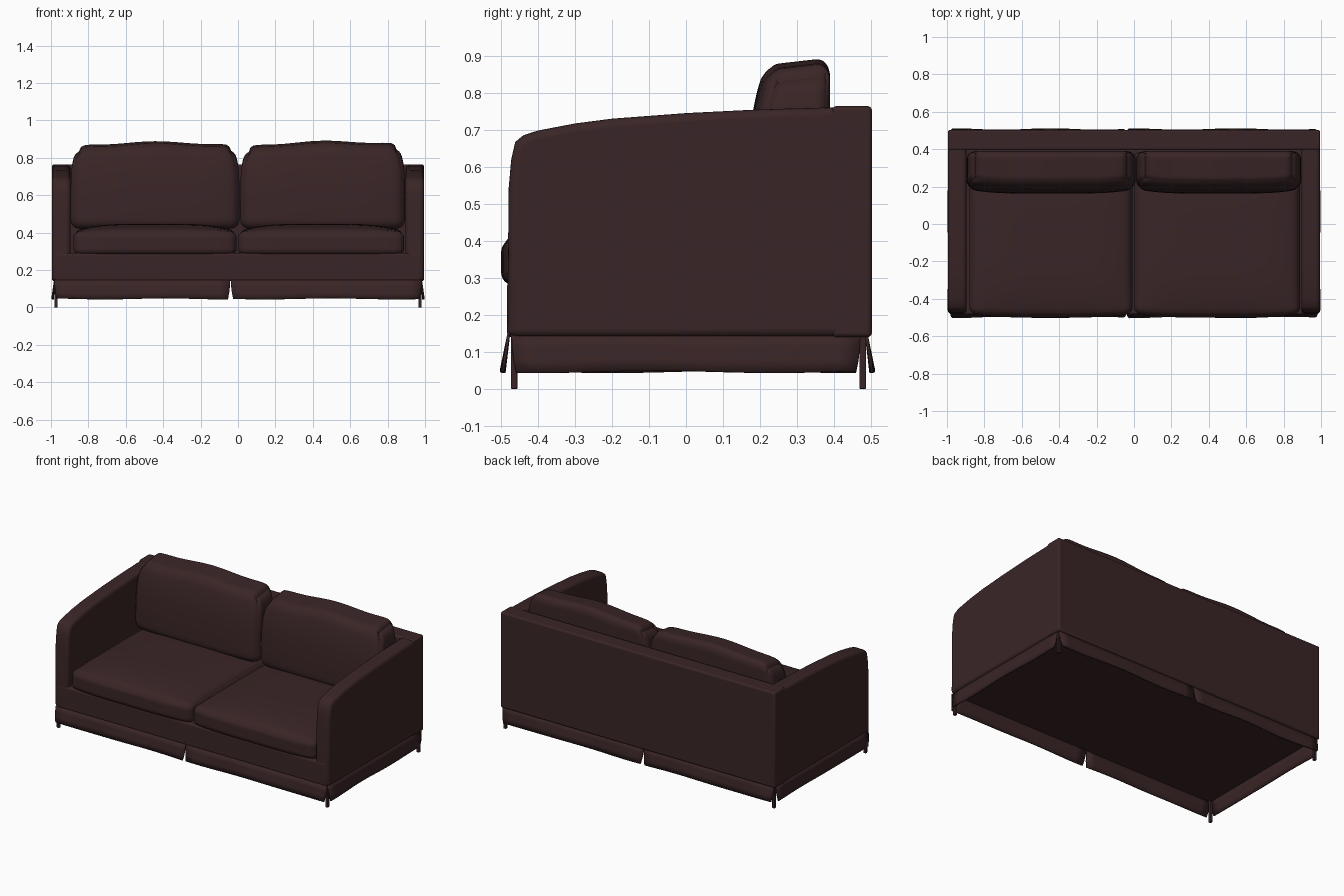
import bpy, bmesh, math
from mathutils import Vector

if "Cube" in bpy.data.objects:
    bpy.data.objects.remove(bpy.data.objects["Cube"])

mat = bpy.data.materials.new("dark brown fabric")
mat.diffuse_color = (0.042, 0.0185, 0.0195, 1)
mat.use_nodes = True
mat.node_tree.nodes["Principled BSDF"].inputs["Base Color"].default_value = mat.diffuse_color


def finish(name, bm, bevel=0, angle=40):
    bmesh.ops.recalc_face_normals(bm, faces=bm.faces)
    me = bpy.data.meshes.new(name)
    bm.to_mesh(me)
    bm.free()
    me.materials.append(mat)
    ob = bpy.data.objects.new(name, me)
    bpy.context.collection.objects.link(ob)
    bpy.ops.object.select_all(action='DESELECT')
    ob.select_set(True)
    bpy.context.view_layer.objects.active = ob
    bpy.ops.object.shade_smooth_by_angle(angle=math.radians(angle))
    if bevel:
        m = ob.modifiers.new("Bevel", 'BEVEL')
        m.width, m.segments = bevel, 4
        m.limit_method, m.angle_limit = 'ANGLE', math.radians(40)
    return ob


def box(name, lo, hi, bevel=0.0):
    bm = bmesh.new()
    bmesh.ops.create_cube(bm, size=1)
    for v in bm.verts:
        v.co = Vector([lo[i] + (v.co[i] + 0.5) * (hi[i] - lo[i]) for i in range(3)])
    return finish(name, bm, bevel)


def cushion(name, lo, hi, radius, shape):
    """Rounded box with points gathered near its edges, then reshaped."""
    bm = bmesh.new()
    bmesh.ops.create_cube(bm, size=2)
    bmesh.ops.subdivide_edges(bm, edges=bm.edges[:], cuts=25, use_grid_fill=True)
    for v in bm.verts:
        u = Vector([math.sin(c * math.pi / 2) for c in v.co])
        p = Vector([lo[i] + (u[i] + 1) / 2 * (hi[i] - lo[i]) for i in range(3)])
        core = Vector([min(max(p[i], lo[i] + radius), hi[i] - radius) for i in range(3)])
        d = p - core
        p = core + d.normalized() * radius if d.length > 0 else p
        v.co = shape(p, u)
    return finish(name, bm, angle=60)


# Arms: curved side profile (y, z) extruded across x
profile = [(0.49, 0.14), (0.49, 0.764), (0.2, 0.756), (0, 0.746), (-0.2, 0.731),
           (-0.3, 0.718), (-0.4, 0.699), (-0.44, 0.686), (-0.462, 0.668),
           (-0.473, 0.62), (-0.48, 0.54), (-0.483, 0.14)]
for side, x0, x1 in (("left", -0.995, -0.895), ("right", 0.895, 0.995)):
    bm = bmesh.new()
    f = bm.faces.new([bm.verts.new((x0, y, z)) for y, z in profile])
    r = bmesh.ops.extrude_face_region(bm, geom=[f])
    bmesh.ops.translate(bm, vec=(x1 - x0, 0, 0),
                        verts=[g for g in r["geom"] if isinstance(g, bmesh.types.BMVert)])
    finish(side + "_arm", bm, 0.022)

# Backrest frame and base
box("back_frame", (-0.995, 0.395, 0.14), (0.995, 0.503, 0.765), 0.012)
box("base", (-0.98, -0.484, 0.14), (0.98, 0.45, 0.29), 0.012)


# Seat cushions: crowned top and bowed front
def seat_shape(p, u):
    t = (p.z - 0.28) / 0.125
    crown = max(0, 1 - u.x ** 4) * max(0, 1 - u.y ** 4)
    p.z += 0.042 * crown * max(0, t) ** 2
    if u.y < 0:
        p.y += 0.022 * u.x ** 4 * -u.y
    return p


cushion("left_seat_cushion", (-0.88, -0.5, 0.28), (-0.008, 0.385, 0.405), 0.035, seat_shape)
cushion("right_seat_cushion", (0.0, -0.5, 0.28), (0.888, 0.385, 0.405), 0.035, seat_shape)


# Back cushions: wavy top, cut top corners, front leaning back
def back_shape(phase):
    def shape(p, u):
        t = min(max((p.z - 0.42) / 0.46, 0), 1)
        p.z += t ** 3 * (0.008 * math.cos(2 * math.pi * u.x * 0.8) + phase * 0.007 * u.x
                         - 0.035 * abs(u.x) ** 10)
        # narrow the ends towards the top
        p.x -= 0.035 * u.x ** 5 * t ** 6
        front = min(max((0.39 - p.y) / 0.225, 0), 1)
        p.y += front * (0.05 * t ** 3 + 0.025 * u.x ** 4)
        # top slopes down to the front
        p.z -= 0.02 * front * t ** 4
        return p
    return shape


cushion("left_back_cushion", (-0.895, 0.162, 0.42), (0.008, 0.39, 0.885), 0.05, back_shape(0.3))
cushion("right_back_cushion", (0.012, 0.162, 0.42), (0.893, 0.39, 0.888), 0.05, back_shape(1))


# Skirt: thin flared panels with slits at the corners and the middle
def skirt(name, a, b, out):
    a, b, out = Vector((*a, 0)), Vector((*b, 0)), Vector((*out, 0))
    along = (b - a).normalized()
    n, rows = 16, 3
    bm = bmesh.new()
    grid = []
    for i in range(n + 1):
        s = i / n
        col = []
        for j in range(rows + 1):
            k = j / rows
            p = a.lerp(b, s) + along * (0.012 * k * k * (1 - 2 * s))
            p += out * k * (0.016 + 0.004 * math.cos(s * 11))
            p.z = 0.146 - k * (0.1 + 0.003 * math.sin(s * 9 + a.x))
            col.append(bm.verts.new(p))
        grid.append(col)
    for i in range(n):
        for j in range(rows):
            bm.faces.new((grid[i][j], grid[i + 1][j], grid[i + 1][j + 1], grid[i][j + 1]))
    ob = finish(name, bm)
    m = ob.modifiers.new("Thickness", 'SOLIDIFY')
    m.thickness, m.offset = 0.008, 0


for name, y, d in (("front", -0.48, -1), ("back", 0.488, 1)):
    skirt(name + "_skirt_left", (-0.982, y), (-0.042, y), (0, d))
    skirt(name + "_skirt_right", (-0.038, y), (0.982, y), (0, d))
for name, d in (("left", -1), ("right", 1)):
    skirt(name + "_skirt", (d * 0.98, -0.472), (d * 0.98, 0.472), (d * 0.7, 0))

# Slim corner legs
for sx, xn in ((-1, "left"), (1, "right")):
    for y, yn in ((-0.465, "front"), (0.478, "back")):
        x = sx * 0.973
        box(f"{yn}_{xn}_leg", (x - 0.009, y - 0.009, 0), (x + 0.009, y + 0.009, 0.15), 0.003)
